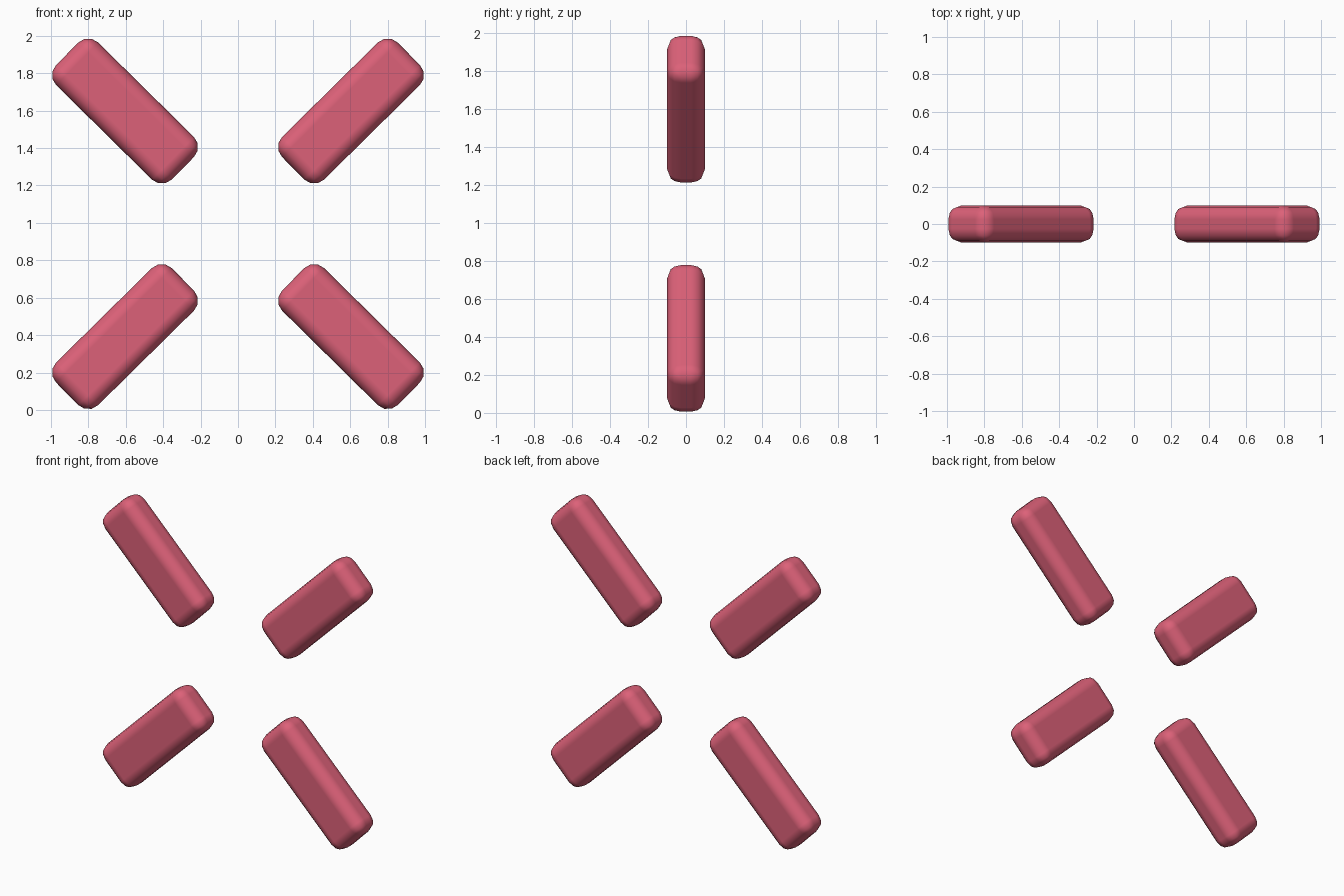
import bpy, math

if "Cube" in bpy.data.objects:
    bpy.data.objects.remove(bpy.data.objects["Cube"])

# One flat rose colour
rose = bpy.data.materials.new("rose")
rose.diffuse_color = (0.72, 0.12, 0.19, 1)
rose.use_nodes = True
rose.node_tree.nodes["Principled BSDF"].inputs["Base Color"].default_value = rose.diffuse_color

LENGTH, WIDTH, THICK, BEVEL = 0.87, 0.32, 0.2, 0.075


def rounded_bar(name, sx, sz):
    """Diagonal bar with rounded edges, pointing away from the centre."""
    bpy.ops.mesh.primitive_cube_add(size=1, location=(0.604 * sx, 0, 0.995 + 0.603 * sz))
    bar = bpy.context.object
    bar.name = name
    bar.scale = (LENGTH, THICK, WIDTH)
    bpy.ops.object.transform_apply(location=False, rotation=False, scale=True)
    bar.rotation_euler.y = -sx * sz * math.radians(44.6)
    bevel = bar.modifiers.new("rounding", 'BEVEL')
    bevel.width = BEVEL
    bevel.segments = 3
    bevel.harden_normals = True
    bpy.ops.object.shade_smooth()
    bar.data.materials.append(rose)


# Four arms of the open cross
for side, sx in (("left", -1), ("right", 1)):
    for level, sz in (("lower", -1), ("upper", 1)):
        rounded_bar(f"{level}_{side}_bar", sx, sz)
